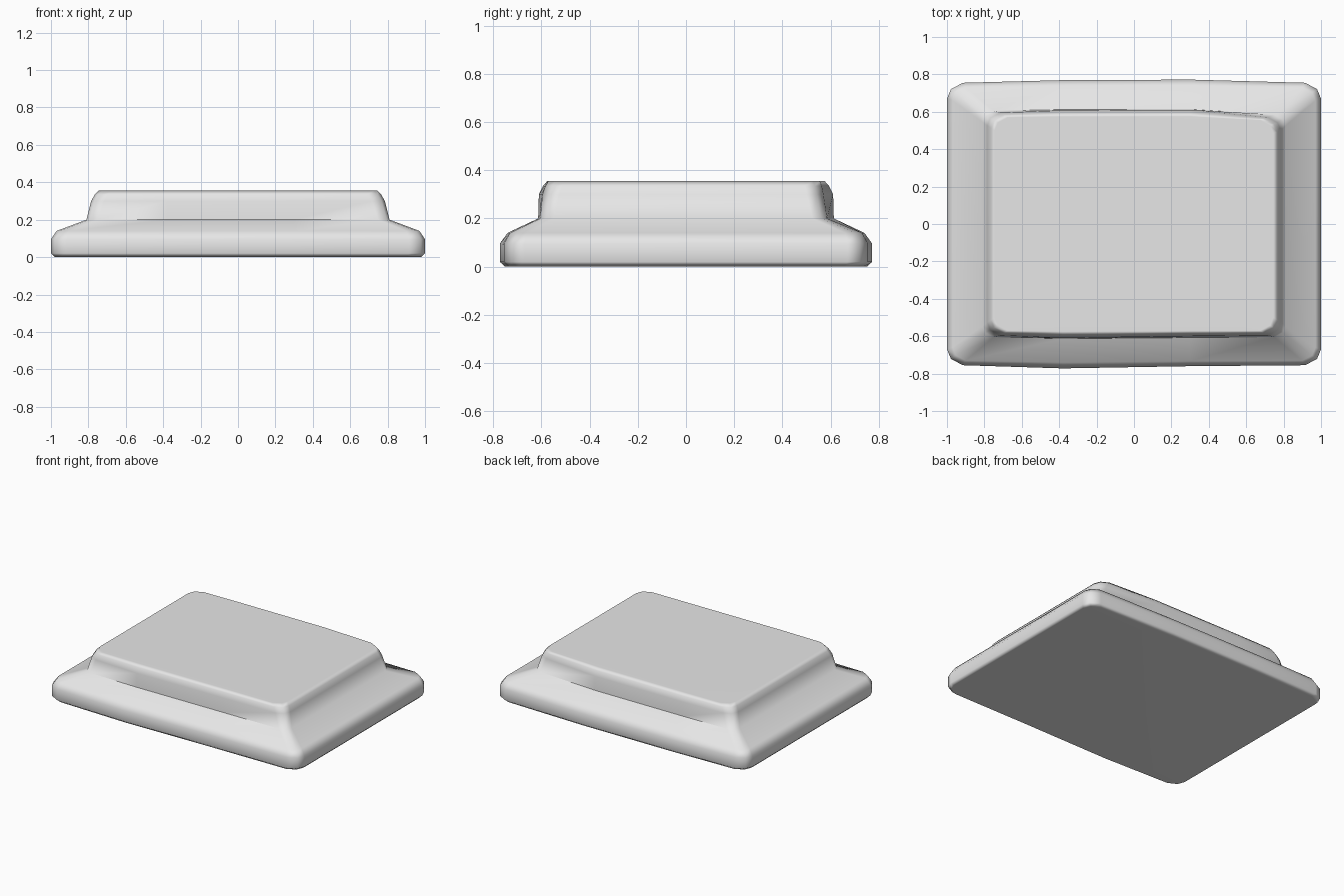
import bpy
import bmesh
from math import radians

cube = bpy.data.objects.get("Cube")
if cube:
    bpy.data.objects.remove(cube, do_unlink=True)

# One plain grey for the whole piece
grey = bpy.data.materials.new("light_grey")
grey.use_nodes = True
colour = (0.8, 0.8, 0.8, 1)
grey.diffuse_color = colour
grey.node_tree.nodes["Principled BSDF"].inputs["Base Color"].default_value = colour


def corner(hx, hy, cut):
    """Rounded corner, from the side edge to the front or back edge."""
    return [(hx, hy - cut), (hx - cut * 0.25, hy - cut * 0.4), (hx - cut, hy)]


def outline(hx, hy, cut, bow, sag):
    """Counter-clockwise chamfered rectangle whose long edges bow unevenly."""
    arc = corner(hx, hy, cut)
    back_right = [(x, y - sag) for x, y in arc]
    back = [(0.3, hy + bow), (-0.4, hy + bow * 0.8)]
    back_left = [(-x, y) for x, y in reversed(arc)]
    front_left = [(-x, -y) for x, y in arc]
    front = [(-0.38, -hy - bow), (0.3, -hy - bow * 0.3)]
    front_right = [(x, -y) for x, y in reversed(arc)]
    return back_right + back + back_left + front_left + front + front_right


# Height, half width, half depth, corner cut, edge bow, back right sag
profile = [
    (0.0, 0.98, 0.735, 0.08, 0.015, 0),
    (0.02, 1.0, 0.755, 0.085, 0.017, 0),
    (0.095, 1.0, 0.755, 0.085, 0.017, 0),
    (0.14, 0.97, 0.73, 0.07, 0.01, 0),
    (0.2, 0.81, 0.605, 0.06, 0.008, 0.02),
    (0.3, 0.785, 0.595, 0.07, 0.015, 0.025),
    (0.335, 0.765, 0.583, 0.07, 0.01, 0.02),
    (0.355, 0.745, 0.57, 0.07, 0.005, 0.015),
]

# Stepped slab lofted through the outlines and closed at both ends
bm = bmesh.new()
rings = [[bm.verts.new((x, y, z)) for x, y in outline(*shape)]
         for z, *shape in profile]
count = len(rings[0])
for low, high in zip(rings, rings[1:]):
    for i in range(count):
        j = (i + 1) % count
        bm.faces.new((low[i], low[j], high[j], high[i]))
bm.faces.new(list(reversed(rings[0])))
bm.faces.new(rings[-1])
bmesh.ops.recalc_face_normals(bm, faces=bm.faces)

mesh = bpy.data.meshes.new("stepped_slab")
bm.to_mesh(mesh)
bm.free()
mesh.materials.append(grey)
slab = bpy.data.objects.new("stepped_slab", mesh)
bpy.context.collection.objects.link(slab)

# Soft shading with a crisp step and flat broad faces
bpy.ops.object.select_all(action="DESELECT")
slab.select_set(True)
bpy.context.view_layer.objects.active = slab
bpy.ops.object.shade_smooth_by_angle(angle=radians(58))
weighted = slab.modifiers.new("flat_broad_faces", "WEIGHTED_NORMAL")
weighted.keep_sharp = True
